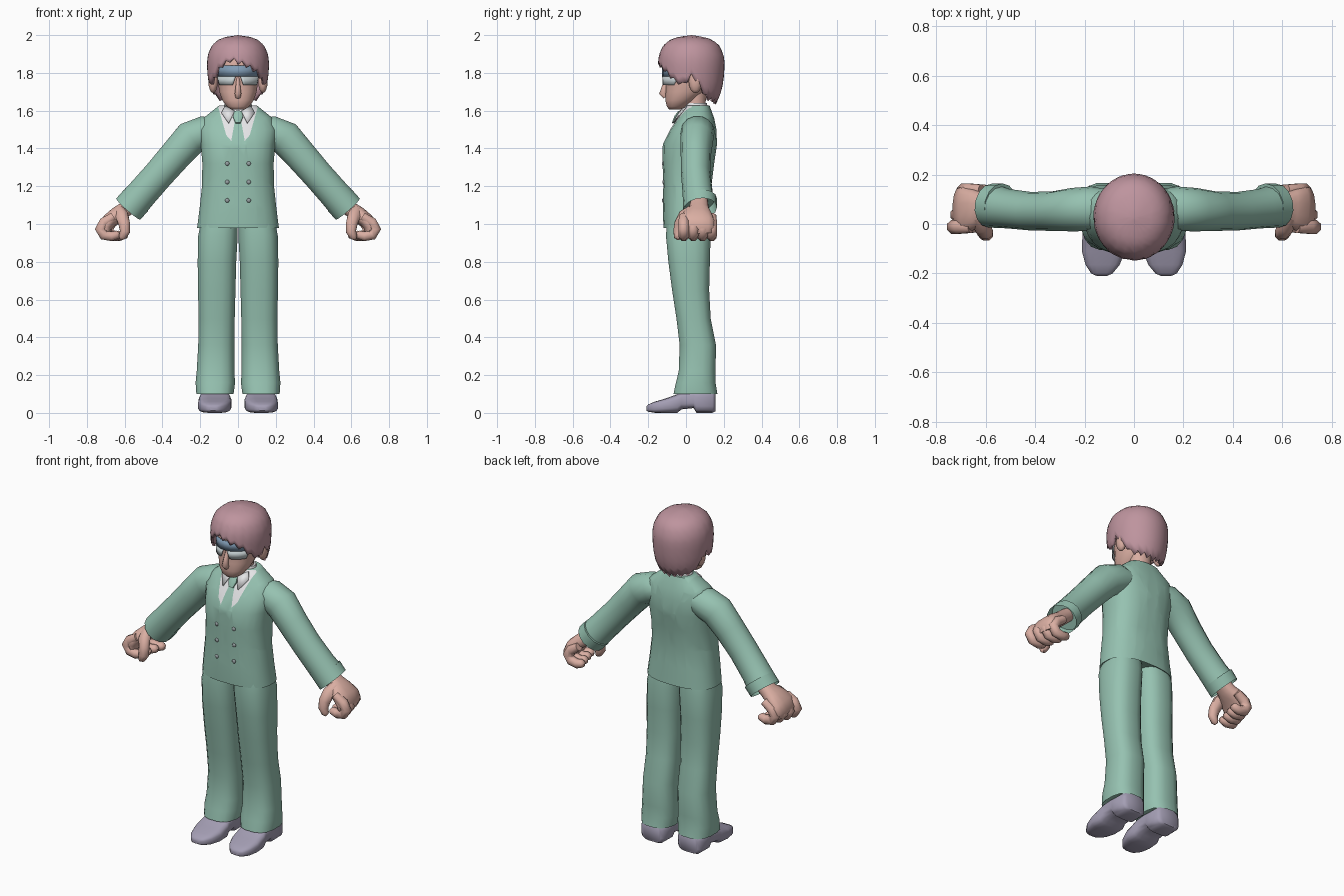
import bpy, bmesh, math
from mathutils import Vector
from mathutils.bvhtree import BVHTree

if "Cube" in bpy.data.objects:
    bpy.data.objects.remove(bpy.data.objects["Cube"])


def material(name, rgb):
    m = bpy.data.materials.new(name)
    m.diffuse_color = [(c / 255 / 12.92 if c < 11 else ((c / 255 + .055) / 1.055) ** 2.4) for c in rgb] + [1]
    m.use_nodes = True
    m.node_tree.nodes["Principled BSDF"].inputs["Base Color"].default_value = m.diffuse_color
    return m


SUIT = material("suit green", (150, 194, 177))
SHIRT = material("shirt white", (230, 230, 232))
SKIN = material("skin", (218, 174, 162))
HAIR = material("hair mauve", (190, 148, 158))
SHOE = material("shoe grey", (164, 158, 180))
BLUE = material("visor blue", (128, 155, 180))
LENS = material("lens pale", (198, 208, 210))
BUTTON = material("button grey", (150, 160, 162))


def finish(name, bm, mats, angle=50, solid=0):
    bmesh.ops.recalc_face_normals(bm, faces=bm.faces)
    me = bpy.data.meshes.new(name)
    bm.to_mesh(me)
    bm.free()
    ob = bpy.data.objects.new(name, me)
    bpy.context.collection.objects.link(ob)
    for m in mats:
        me.materials.append(m)
    bpy.ops.object.select_all(action='DESELECT')
    ob.select_set(True)
    bpy.context.view_layer.objects.active = ob
    bpy.ops.object.shade_smooth_by_angle(angle=math.radians(angle))
    if solid:
        mod = ob.modifiers.new("thickness", 'SOLIDIFY')
        mod.thickness, mod.offset = solid, -1
    return ob


def ring(c, a, b, n=2.0, seg=16):
    """Superellipse around c with half axes a and b."""
    def p(v):
        return math.copysign(abs(v) ** (2 / n), v)
    return [Vector(c) + Vector(a) * p(math.cos(t)) + Vector(b) * p(math.sin(t))
            for t in (2 * math.pi * (i + .5) / seg for i in range(seg))]


def loft(rings):
    bm = bmesh.new()
    vs = [[bm.verts.new(p) for p in r] for r in rings]
    k = len(vs[0])
    for r, q in zip(vs, vs[1:]):
        for i in range(k):
            bm.faces.new((r[i], r[(i + 1) % k], q[(i + 1) % k], q[i]))
    bm.faces.new(vs[0])
    bm.faces.new(vs[-1])
    return bm


def stack(rows, n=2.0, seg=16):
    """Rows of z, x centre, half width, front y, back y."""
    return loft([ring((cx, (f + b) / 2, z), (w, 0, 0), (0, (b - f) / 2, 0), n, seg)
                 for z, cx, w, f, b in rows])


def sweep(path, s=1, seg=12, n=2.0):
    """Path of x, y, z, radius in the xz plane, radius along y."""
    pts = [Vector((p[0] * s, p[1], p[2])) for p in path]
    rings = []
    for i, p in enumerate(path):
        t = (pts[min(i + 1, len(pts) - 1)] - pts[max(i - 1, 0)]).normalized()
        b = Vector((0, 1, 0))
        b = (b - t * b.dot(t)).normalized()
        rings.append(ring(pts[i], t.cross(b) * p[3], b * p[4], n, seg))
    return loft(rings)


# Jacket body, with shirt opening and tie cut into the chest
bm = stack([(1.0, 0, .19, -.09, .12), (.98, 0, .218, -.12, .148), (1.08, 0, .205, -.124, .142),
            (1.2, 0, .192, -.121, .135), (1.32, 0, .19, -.125, .15), (1.42, 0, .198, -.124, .165),
            (1.5, 0, .21, -.085, .162), (1.56, 0, .185, -.045, .15), (1.6, 0, .135, -.02, .135),
            (1.628, 0, .10, .0, .125)], 2.5, 24)
OPENING = [((0, 1.40), (.062, 1.47)), ((.062, 1.47), (.108, 1.63))]
TIE = [((.034, 1.45), (.014, 1.56))]


def inside(c, lines):
    # positive on the centre side of each mirrored edge line
    return all((q[0] - p[0]) * (c.z - p[1]) - (q[1] - p[1]) * (abs(c.x) - p[0]) > 0 for p, q in lines)


for p, q in OPENING + TIE:
    for s in (1, -1):
        bmesh.ops.bisect_plane(bm, geom=bm.verts[:] + bm.edges[:] + bm.faces[:],
                               plane_co=(s * p[0], 0, p[1]),
                               plane_no=(s * (q[1] - p[1]), 0, -(q[0] - p[0])))
for f in bm.faces:
    c = f.calc_center_median()
    if c.y < .04 and c.z > 1.39 and inside(c, OPENING):
        f.material_index = 0 if inside(c, TIE) and c.z < 1.59 else 1
tree = BVHTree.FromBMesh(bm)
finish("jacket", bm, [SUIT, SHIRT])


def chest(x, z, lift=0):
    hit = tree.ray_cast(Vector((x, -1, z)), Vector((0, 1, 0)))[0]
    return Vector((x, (hit.y if hit else 0) - lift, z))


# Tie knot
bm = sweep([(0, chest(0, 1.53).y - .003, 1.535, .014, .008), (0, chest(0, 1.56).y - .006, 1.565, .028, .014),
            (0, chest(0, 1.59).y - .006, 1.595, .022, .01)], 1, 8)
finish("tie_knot", bm, [SUIT])
# Shirt collar band
finish("shirt_collar", stack([(1.56, 0, .10, -.02, .12), (1.6, 0, .085, -.015, .118),
                              (1.64, 0, .072, .0, .112)]), [SHIRT])
for s in (1, -1):
    # Collar flaps
    bm = bmesh.new()
    bm.faces.new([bm.verts.new(chest(s * x, z, d)) for x, z, d in
                  ((.018, 1.6, .014), (.05, 1.535, .014), (.088, 1.59, .012), (.07, 1.625, .008))])
    finish("collar_flap", bm, [SHIRT], solid=.006)
    # Buttons
    for z in (1.32, 1.222, 1.125):
        bm = bmesh.new()
        bmesh.ops.create_uvsphere(bm, u_segments=10, v_segments=6, radius=.012)
        bmesh.ops.scale(bm, vec=(1, .6, 1), verts=bm.verts)
        bmesh.ops.translate(bm, vec=chest(s * .057, z), verts=bm.verts)
        finish("button", bm, [BUTTON])
    # Sleeve with a hollow cuff
    bm = sweep([(.10, .065, 1.50, .06, .075), (.17, .062, 1.488, .088, .09), (.25, .058, 1.455, .094, .088),
                (.33, .052, 1.365, .087, .08), (.42, .052, 1.262, .083, .078), (.51, .062, 1.16, .084, .08),
                (.58, .075, 1.08, .087, .09)], s, 14)
    cuff = max(bm.faces, key=lambda f: s * f.calc_center_median().x if len(f.verts) == 14 else -9)
    bmesh.ops.inset_region(bm, faces=[cuff], thickness=.008)
    bmesh.ops.translate(bm, vec=(-s * .04, 0, .045), verts=cuff.verts)
    finish("sleeve", bm, [SUIT])
    # Hand: palm, curled fingers and thumb
    bm = sweep([(.54, .07, 1.125, .04, .045), (.60, .068, 1.075, .042, .055), (.64, .062, 1.05, .042, .078),
                (.68, .058, 1.018, .04, .095), (.70, .056, .985, .036, .095), (.695, .056, .955, .025, .085)], s, 14, 2.4)
    finish("palm", bm, [SKIN])
    for y in (-.012, .038, .088, .136):
        k = .716 - .28 * y
        bm = sweep([(k - .06, y, 1.04, .024, .026), (k - .01, y, 1.008, .03, .03), (k + .01, y, .972, .031, .03),
                    (k - .008, y, .943, .03, .029), (k - .05, y, .934, .027, .027),
                    (k - .083, y, .945, .023, .024), (k - .092, y, .952, .01, .012)], s, 8)
        finish("finger", bm, [SKIN])
    bm = sweep([(.63, .03, 1.075, .03, .025), (.615, -.012, 1.045, .036, .03), (.602, -.036, 1.0, .033, .028),
                (.598, -.043, .96, .029, .026), (.612, -.042, .932, .022, .022), (.622, -.04, .922, .01, .012)], s, 8)
    finish("thumb", bm, [SKIN])
    # Trouser leg
    bm = stack([(z, s * (a + b) / 2, (b - a) / 2, f, k) for z, a, b, f, k in
                ((1.02, 0, .195, -.1, .12), (.94, 0, .212, -.108, .132), (.8, .008, .215, -.095, .128),
                 (.65, .012, .213, -.075, .124), (.5, .016, .21, -.052, .132), (.36, .018, .212, -.035, .16),
                 (.22, .018, .22, -.04, .158), (.16, .014, .226, -.055, .158), (.1, .022, .222, -.068, .168),
                 (.12, .035, .205, -.05, .15))], 2.6)
    finish("trouser_leg", bm, [SUIT])
    # Shoe with heel and arch
    bm = loft([ring((s * cx, y, (lo + hi) / 2), (w, 0, 0), (0, 0, (hi - lo) / 2), 3.6, 16)
               for y, cx, w, lo, hi in
               ((.155, .122, .06, .008, .11), (.14, .122, .078, 0, .12), (.055, .122, .08, 0, .12),
                (.04, .122, .079, .025, .12), (-.025, .122, .083, .018, .112), (-.045, .122, .088, 0, .1),
                (-.11, .124, .088, 0, .076), (-.165, .127, .07, 0, .06), (-.2, .13, .044, .006, .045),
                (-.21, .13, .022, .012, .035))])
    finish("shoe", bm, [SHOE])
    # Ear
    bm = bmesh.new()
    bmesh.ops.create_uvsphere(bm, u_segments=10, v_segments=8, radius=1)
    bmesh.ops.scale(bm, vec=(.026, .036, .062), verts=bm.verts)
    bmesh.ops.translate(bm, vec=(s * .132, .05, 1.755), verts=bm.verts)
    finish("ear", bm, [SKIN])

# Neck, head and nose
finish("neck", stack([(1.58, 0, .065, .0, .11), (1.64, 0, .06, -.005, .105), (1.72, 0, .065, -.01, .11)]), [SKIN])
finish("head", stack([(1.605, 0, .035, -.088, -.03), (1.622, 0, .06, -.102, .0), (1.655, 0, .084, -.11, .05),
                      (1.7, 0, .1, -.108, .1), (1.76, 0, .108, -.106, .13), (1.84, 0, .115, -.118, .14),
                      (1.92, 0, .1, -.085, .13)], 2.2, 20), [SKIN])
finish("nose", sweep([(0, -.1, 1.775, .008, .008), (0, -.112, 1.73, .013, .016), (0, -.122, 1.69, .019, .022),
                      (0, -.108, 1.672, .014, .014)], 1, 8), [SKIN])


def face_plate(name, mat, z0, z1, a0, a1, b0, b1):
    """Curved plate before the face: lower edge spans a0..a1 degrees, upper edge b0..b1."""
    bm = bmesh.new()
    rows = []
    for z, lo, hi in ((z0, a0, a1), (z1, b0, b1)):
        ang = [math.radians(lo + (hi - lo) * i / 8) for i in range(9)]
        rows.append([bm.verts.new((.121 * math.sin(t), .012 - .139 * math.cos(t), z)) for t in ang])
    for i in range(8):
        bm.faces.new((rows[0][i], rows[0][i + 1], rows[1][i + 1], rows[1][i]))
    finish(name, bm, [mat], solid=.006)


# Glasses
face_plate("visor", BLUE, 1.782, 1.838, -68, 68, -68, 68)
face_plate("lens_right", LENS, 1.735, 1.782, 14, 56, 6, 68)
face_plate("lens_left", LENS, 1.735, 1.782, -56, -14, -68, -6)

# Hair: a dome whose ragged lower edge follows the hairline
HAIRLINE = [(-180, 1.645), (-125, 1.665), (-108, 1.72), (-92, 1.79), (-75, 1.735), (-55, 1.765), (-38, 1.83),
            (-14, 1.872), (15, 1.842), (40, 1.81), (55, 1.765), (75, 1.735), (92, 1.79), (108, 1.72),
            (125, 1.665), (180, 1.645)]
SHAPE = [(1.6, .66), (1.66, .8), (1.7, .9), (1.76, .965), (1.85, 1.0), (1.9, .96), (1.945, .84),
         (1.975, .64), (1.99, .4), (2.0, 0)]


def lookup(table, v):
    for (a, p), (b, q) in zip(table, table[1:]):
        if v <= b:
            return p + (q - p) * (v - a) / (b - a)
    return table[-1][1]


bm = bmesh.new()
SEG, ROWS = 44, 12
grid = []
for i in range(SEG):
    deg = -180 + 360 * i / SEG
    t = math.radians(deg)
    edge = lookup(HAIRLINE, deg) + (.012 if i % 2 else -.012)
    col = []
    for j in range(1, ROWS + 1):
        z = 2.0 - (2.0 - edge) * (j / ROWS) ** 1.7
        r = lookup(SHAPE, z)
        col.append(bm.verts.new((.165 * r * math.sin(t), .028 - .177 * r * math.cos(t), z)))
    grid.append(col)
top = bm.verts.new((0, .028, 2.0))
for i in range(SEG):
    a, b = grid[i], grid[(i + 1) % SEG]
    bm.faces.new((top, a[0], b[0]))
    for j in range(ROWS - 1):
        bm.faces.new((a[j], a[j + 1], b[j + 1], b[j]))
finish("hair", bm, [HAIR], solid=.016)
